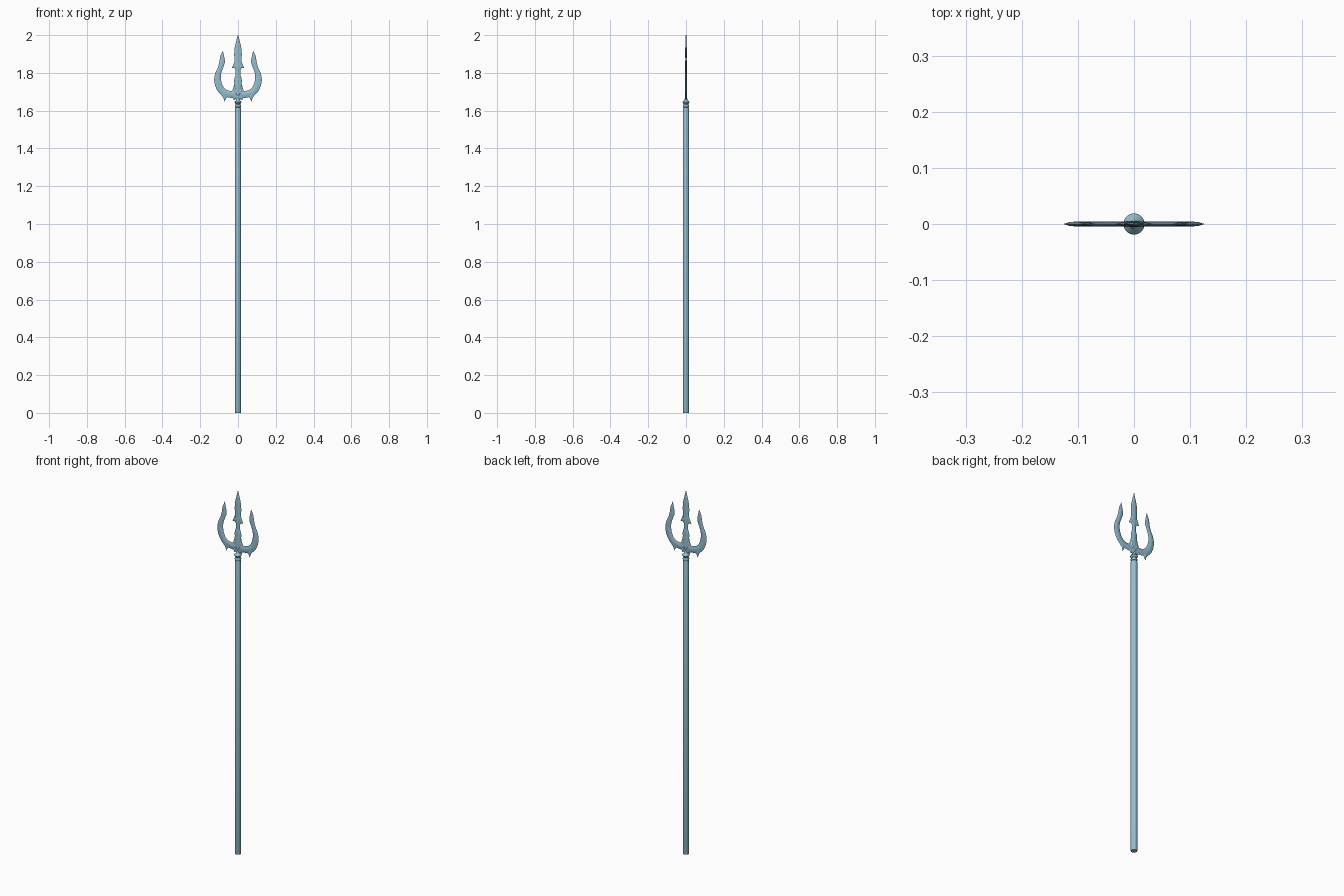
import bpy, bmesh, math
from mathutils import Vector

steel = bpy.data.materials.new("blue_steel")
steel.diffuse_color = (0.30, 0.52, 0.63, 1)


def finish(bm, name, angle=35):
    bmesh.ops.remove_doubles(bm, verts=bm.verts, dist=1e-5)
    bmesh.ops.recalc_face_normals(bm, faces=bm.faces)
    me = bpy.data.meshes.new(name)
    bm.to_mesh(me)
    bm.free()
    me.materials.append(steel)
    ob = bpy.data.objects.new(name, me)
    bpy.context.collection.objects.link(ob)
    bpy.ops.object.select_all(action='DESELECT')
    ob.select_set(True)
    bpy.context.view_layer.objects.active = ob
    bpy.ops.object.shade_smooth_by_angle(angle=math.radians(angle))
    return ob


def smooth_rows(rows, steps):
    """Catmull-Rom interpolation through rows of numbers."""
    pts = [Vector(r) for r in rows]
    out = []
    for i in range(len(pts) - 1):
        a, b, c, d = (pts[max(i - 1, 0)], pts[i], pts[i + 1],
                      pts[min(i + 2, len(pts) - 1)])
        for k in range(steps):
            t = k / steps
            out.append(0.5 * (2 * b + (c - a) * t + (2 * a - 5 * b + 4 * c - d) * t * t
                              + (3 * b - a - 3 * c + d) * t ** 3))
    return out + [pts[-1]]


def blade(name, rows, sides=(1,), steps=6):
    """Loft a flat bevelled blade; row = outer x, outer z, inner x, inner z, half thickness."""
    bm = bmesh.new()
    for s in sides:
        rings = []
        for ox, oz, ix, iz, t in smooth_rows(rows, steps):
            o, i = Vector((ox * s, 0, oz)), Vector((ix * s, 0, iz))
            ring = [o] + [o.lerp(i, f) + Vector((0, -t * h, 0)) for f, h in ((.3, .8), (.5, 1), (.7, .8))]
            ring += [i] + [o.lerp(i, f) + Vector((0, t * h, 0)) for f, h in ((.7, .8), (.5, 1), (.3, .8))]
            rings.append([bm.verts.new(p) for p in ring])
        for a, b in zip(rings, rings[1:]):
            for k in range(8):
                bm.faces.new((a[k], a[(k + 1) % 8], b[(k + 1) % 8], b[k]))
        bm.faces.new(rings[0])
        bm.faces.new(rings[-1][::-1])
    return finish(bm, name)


def lathe(name, profile, seg=32):
    bm = bmesh.new()
    vs = [bm.verts.new((r, 0, z)) for r, z in profile]
    es = [bm.edges.new(p) for p in zip(vs, vs[1:])]
    bmesh.ops.spin(bm, geom=vs + es, cent=(0, 0, 0), axis=(0, 0, 1),
                   angle=math.tau, steps=seg)
    return finish(bm, name)


# Long round shaft
lathe("shaft", [(0, 0), (.0152, 0), (.0162, .003), (.0162, 1.612), (.0145, 1.618), (0, 1.618)])

# Turned collar with rings
lathe("collar", [(0, 1.612), (.012, 1.612), (.012, 1.618), (.0155, 1.62), (.017, 1.625),
                 (.0155, 1.63), (.012, 1.633), (.012, 1.637), (.016, 1.64), (.0188, 1.646),
                 (.0165, 1.651), (.011, 1.655), (.008, 1.662), (.005, 1.67), (0, 1.675)])

# Curved outer prongs
blade("outer_prongs", [
    (0, 1.664, 0, 1.714, .0042),
    (.03, 1.667, .024, 1.706, .0042),
    (.06, 1.672, .048, 1.706, .0042),
    (.094, 1.688, .070, 1.717, .0042),
    (.117, 1.722, .083, 1.738, .0042),
    (.126, 1.762, .090, 1.766, .004),
    (.120, 1.798, .089, 1.797, .004),
    (.106, 1.83, .078, 1.83, .0035),
    (.098, 1.86, .069, 1.858, .003),
    (.094, 1.886, .073, 1.885, .0025),
    (.081, 1.917, .08, 1.917, .0005)], (1, -1))

# Hooked barbs under the outer prongs
blade("lower_barbs", [
    (.104, 1.705, .05, 1.69, .004),
    (.088, 1.682, .056, 1.675, .0035),
    (.077, 1.668, .064, 1.664, .0025),
    (.073, 1.648, .0725, 1.648, .0005)], (1, -1))

# Small spurs beside the collar
blade("base_spurs", [
    (.034, 1.68, .006, 1.68, .004),
    (.026, 1.667, .012, 1.665, .003),
    (.022, 1.656, .0215, 1.656, .0005)], (1, -1), 4)


# Central stem and spear blade
def centre(z, w, t):
    return (w, z, -w, z, t)


blade("centre_prong", [centre(*r) for r in (
    (1.66, .014, .005), (1.69, .034, .005), (1.715, .027, .005), (1.74, .02, .005),
    (1.765, .02, .005), (1.79, .013, .0045), (1.815, .013, .0045), (1.835, .023, .0045),
    (1.86, .018, .004), (1.895, .02, .004), (1.93, .018, .004),
    (1.965, .01, .0035), (2.0, .0008, .0015))])

# Swept barbs on the central blade
blade("centre_barbs", [
    (.019, 1.86, 0, 1.845, .004),
    (.026, 1.842, .006, 1.826, .0035),
    (.033, 1.826, .0325, 1.826, .0005)], (1, -1), 4)

# Leaf-shaped ornaments at the base of the head
blade("base_leaves", [
    (.003, 1.672, -.003, 1.672, .005),
    (.02, 1.692, .004, 1.70, .0055),
    (.024, 1.715, .008, 1.72, .005),
    (.019, 1.738, .0185, 1.738, .0005)], (1, -1), 4)
